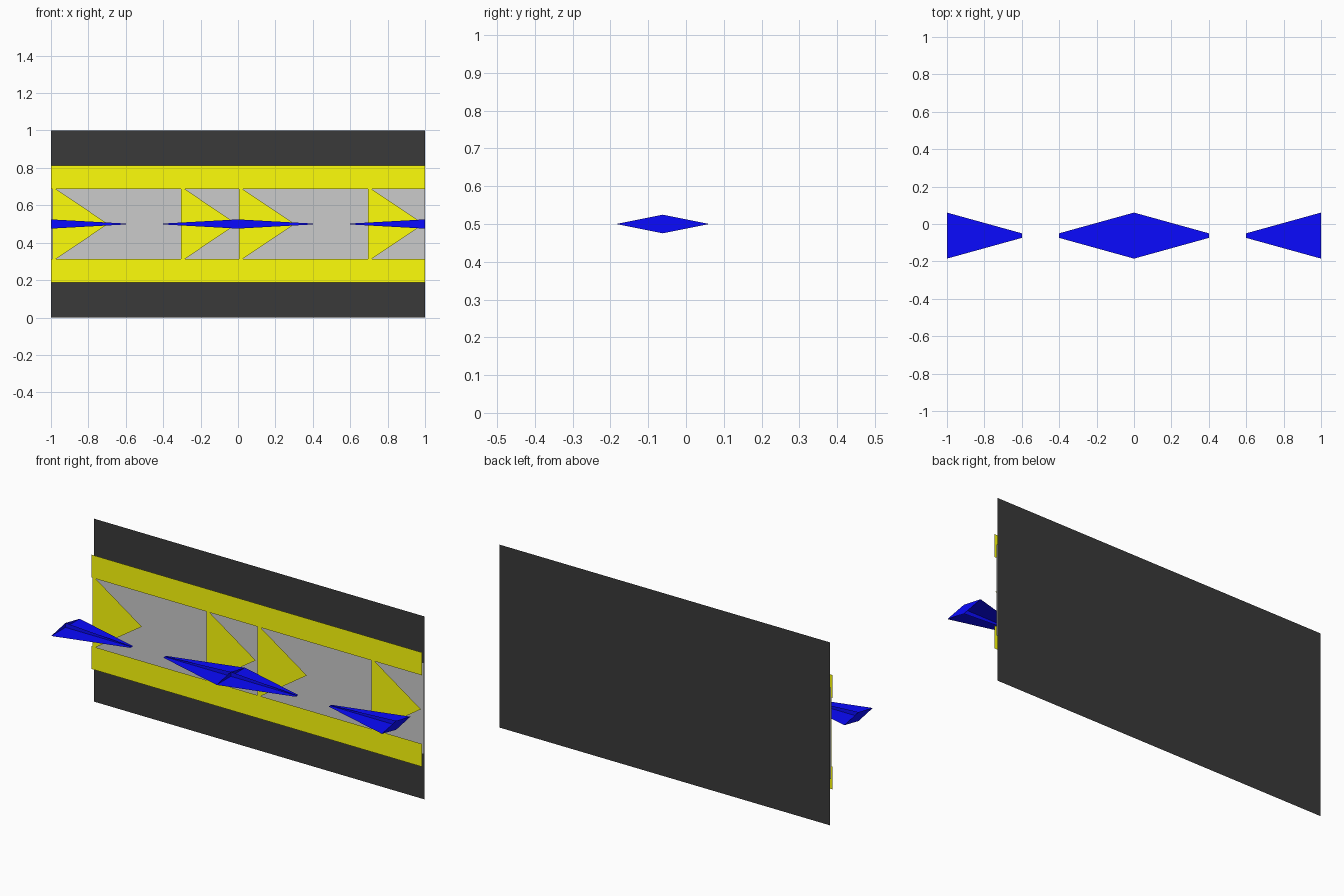
import bpy

if "Cube" in bpy.data.objects:
    bpy.data.objects.remove(bpy.data.objects["Cube"])

BACK = 0.185          # y of the backing sheet


def material(name, color):
    m = bpy.data.materials.new(name)
    m.diffuse_color = (*color, 1)
    m.use_nodes = True
    m.node_tree.nodes["Principled BSDF"].inputs["Base Color"].default_value = m.diffuse_color
    return m


DARK = material("dark", (0.042, 0.042, 0.042))
YELLOW = material("yellow", (1, 1, 0.003))
BLUE = material("blue", (0.003, 0.003, 1))


def mesh(name, verts, faces, mat=None):
    me = bpy.data.meshes.new(name)
    me.from_pydata(verts, [], faces)
    ob = bpy.data.objects.new(name, me)
    bpy.context.collection.objects.link(ob)
    if mat:
        me.materials.append(mat)
    return ob


def sheet(name, points, depth, mat=None):
    """Flat front-facing polygon, given counter-clockwise (x, z) points."""
    return mesh(name, [(x, BACK - depth, z) for x, z in points],
                [tuple(range(len(points)))], mat)


def strip(name, z0, z1, depth, mat=None):
    return sheet(name, [(-1, z0), (1, z0), (1, z1), (-1, z1)], depth, mat)


def crossed_blades(name, sections, mid, mat):
    """Three crossing flat sheets: horizontal, vertical and a diamond at x = mid."""
    cy, cz, flat = -0.062, 0.5, 0.2
    back = sections[::-1]
    outline = [(x, -w) for x, w in sections] + [(x, w) for x, w in back]
    n = len(outline)
    verts = [(x, cy + w, cz) for x, w in outline]
    verts += [(x, cy, cz + w * flat) for x, w in outline]
    verts += [(mid, cy - W, cz), (mid, cy, cz - W * flat),
              (mid, cy + W, cz), (mid, cy, cz + W * flat)]
    faces = [tuple(range(n)), tuple(range(n, 2 * n)), tuple(range(2 * n, 2 * n + 4))]
    return mesh(name, verts, faces, mat)


# Layered wall sheets
strip("backing_panel", 0, 1, 0, DARK)
strip("middle_panel", 0.25, 0.75, 0.0078)
strip("lower_band", 0.1875, 0.3125, 0.0234, YELLOW)
strip("upper_band", 0.6875, 0.8125, 0.0234, YELLOW)

# Arrowheads pointing right, trimmed where they meet the bands
for i, x in enumerate((-0.993, -0.304, 0.005, 0.695)):
    sheet(f"arrow_{i + 1}", [(x, 0.3125), (x + 0.0186, 0.3125), (x + 0.298, 0.5),
                             (x + 0.0186, 0.6875), (x, 0.6875)], 0.0234, YELLOW)

# Floating blue blades: one whole, two halves at the ends
W, T = 0.123, 0.0123
crossed_blades("centre_blades", [(-0.4, T), (0, W), (0.4, T)], 0, BLUE)
crossed_blades("left_blades", [(-1, W), (-0.6, T)], -1, BLUE)
crossed_blades("right_blades", [(0.6, T), (1, W)], 1, BLUE)
